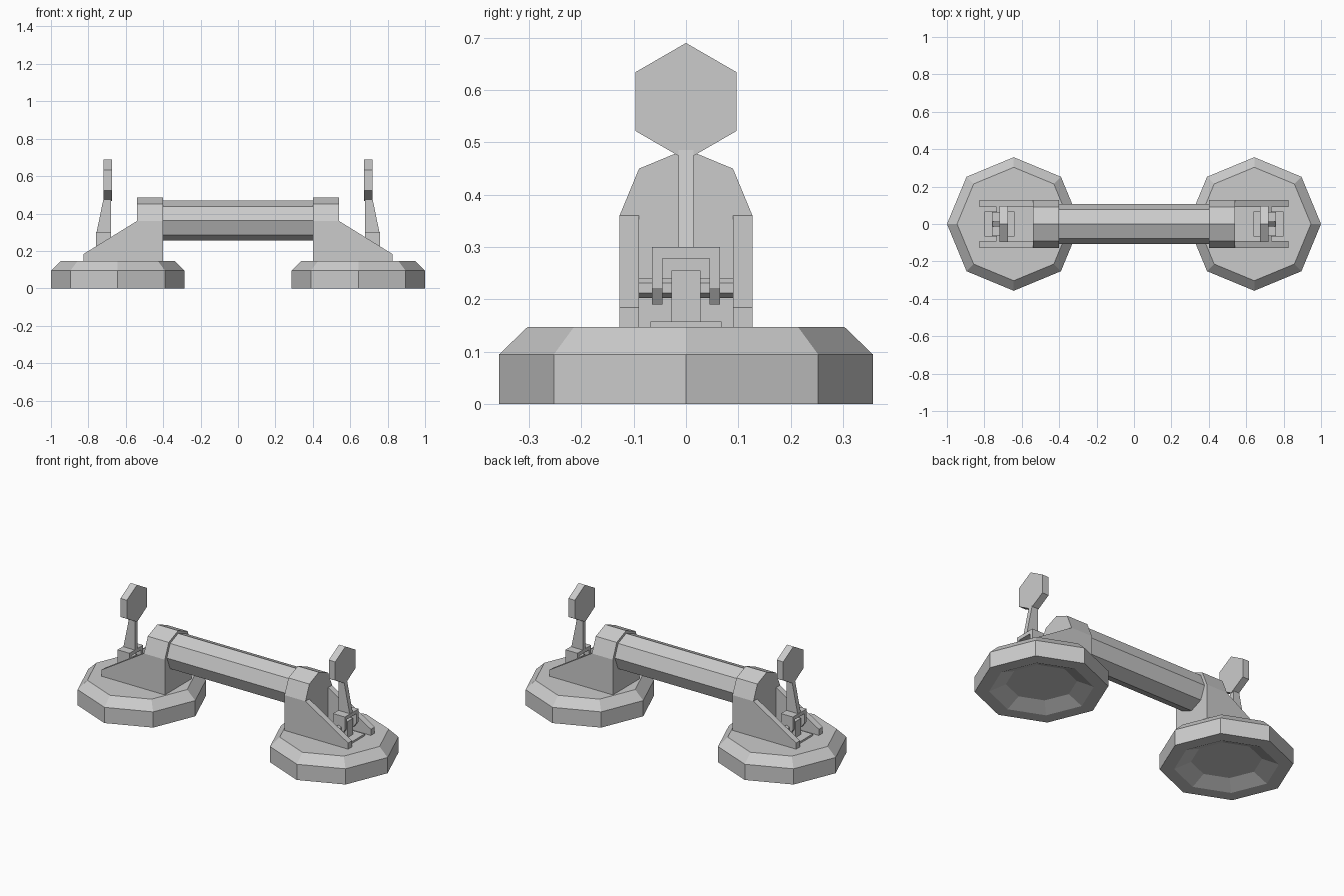
import bpy, bmesh
from math import pi, sin, cos

if "Cube" in bpy.data.objects:
    bpy.data.objects.remove(bpy.data.objects["Cube"])


def finish(name, bm):
    bmesh.ops.recalc_face_normals(bm, faces=bm.faces)
    me = bpy.data.meshes.new(name)
    bm.to_mesh(me)
    bm.free()
    ob = bpy.data.objects.new(name, me)
    bpy.context.collection.objects.link(ob)
    return ob


def extrude(name, pts, axis, a, b):
    """Prism: profile in YZ swept along x, or profile in XZ swept along y."""
    bm = bmesh.new()
    place = (lambda p, t: (t, p[0], p[1])) if axis == 'x' else (lambda p, t: (p[0], t, p[1]))
    lo = [bm.verts.new(place(p, a)) for p in pts]
    hi = [bm.verts.new(place(p, b)) for p in pts]
    bm.faces.new(lo)
    bm.faces.new(hi)
    n = len(pts)
    for i in range(n):
        j = (i + 1) % n
        bm.faces.new((lo[i], lo[j], hi[j], hi[i]))
    return finish(name, bm)


def ngon(n, r, cu, cv, start=pi / 2):
    return [(cu + r * cos(start + 2 * pi * i / n), cv + r * sin(start + 2 * pi * i / n))
            for i in range(n)]


def rings(name, cx, profile, n=8):
    """Closed turned solid with n sides from (radius, z) pairs."""
    bm = bmesh.new()
    loops = [[bm.verts.new((cx + r * cos(2 * pi * i / n), r * sin(2 * pi * i / n), z))
              for i in range(n)] for r, z in profile]
    for a, b in zip(loops, loops[1:]):
        for i in range(n):
            j = (i + 1) % n
            bm.faces.new((a[i], a[j], b[j], b[i]))
    bm.faces.new(loops[0])
    bm.faces.new(loops[-1])
    return finish(name, bm)


def box(x0, x1, z0, z1):
    return [(x0, z0), (x1, z0), (x1, z1), (x0, z1)]


# Grip bar
extrude("grip_bar", ngon(8, 0.108, 0, 0.3625), 'x', -0.41, 0.41)

for s, side in ((1, "right"), (-1, "left")):
    def prism(name, pts, y0, y1):
        return extrude(f"{side}_{name}", [(s * x, z) for x, z in pts], 'y', y0, y1)

    # Suction cup with recessed underside
    rings(f"{side}_suction_cup", s * 0.643,
          [(0.19, 0.04), (0.28, 0), (0.357, 0), (0.357, 0.095), (0.303, 0.147)])

    # Bracket head: upper half octagon on straight legs
    head = ngon(8, 0.127, 0, 0.36, 0)[:5] + [(-0.127, 0.14), (0.127, 0.14)]
    extrude(f"{side}_bracket_head", head, 'x', s * 0.4, s * 0.54)

    # Sloping side walls
    wall = [(0.54, 0.14), (0.825, 0.14), (0.825, 0.184), (0.54, 0.36)]
    for y0, y1, tag in ((0.09, 0.127, "back"), (-0.127, -0.09, "front")):
        prism(f"{tag}_wall", wall, y0, y1)

    # Foot plate, centre link and pivot pin
    prism("foot_plate", box(0.64, 0.80, 0.14, 0.158), -0.068, 0.068)
    prism("centre_link", box(0.695, 0.75, 0.15, 0.255), -0.028, 0.028)
    prism("pivot_pin", ngon(6, 0.019, 0.72, 0.222), -0.092, 0.092)

    # Lever yoke: two cheeks and a bridge
    cheek = [(0.68, 0.3), (0.76, 0.3), (0.76, 0.222), (0.738, 0.19), (0.702, 0.19), (0.68, 0.222)]
    for y0, y1, tag in ((0.045, 0.065, "back"), (-0.065, -0.045, "front")):
        prism(f"{tag}_cheek", cheek, y0, y1)
    prism("yoke_bridge", box(0.68, 0.76, 0.278, 0.3), -0.046, 0.046)

    # Tapered lever stem and hexagonal paddle
    prism("lever_stem", [(0.68, 0.295), (0.757, 0.295), (0.717, 0.49), (0.68, 0.49)], -0.014, 0.014)
    extrude(f"{side}_paddle", ngon(6, 0.112, 0, 0.578), 'x', s * 0.675, s * 0.718)
